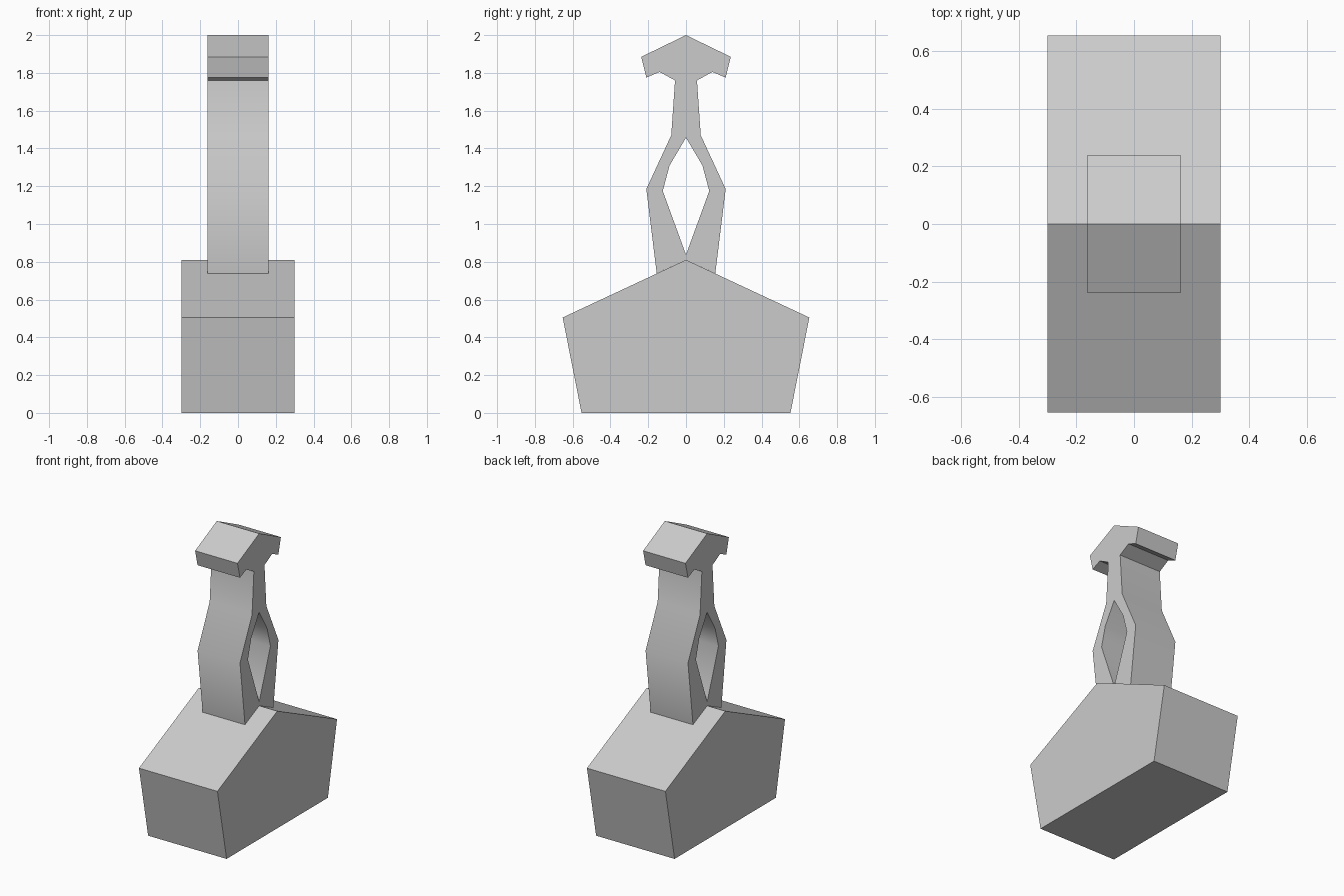
import bpy, bmesh, math

if "Cube" in bpy.data.objects:
    bpy.data.objects.remove(bpy.data.objects["Cube"])

grey = bpy.data.materials.new("light grey")
grey.diffuse_color = (0.6, 0.6, 0.6, 1)
grey.use_nodes = True
grey.node_tree.nodes["Principled BSDF"].inputs["Base Color"].default_value = grey.diffuse_color


def mirrored_slab(name, half, half_width):
    """Extrude a (y, z) half profile along x and mirror it across y = 0."""
    bm = bmesh.new()
    n = len(half)
    for side in (1, -1):
        left = [bm.verts.new((-half_width, side * y, z)) for y, z in half]
        right = [bm.verts.new((half_width, side * y, z)) for y, z in half]
        bm.faces.new(left)
        bm.faces.new(right)
        for i in range(n):
            j = (i + 1) % n
            # no internal wall on the mirror plane
            if half[i][0] == 0 and half[j][0] == 0:
                continue
            bm.faces.new((left[i], left[j], right[j], right[i]))
    bmesh.ops.remove_doubles(bm, verts=bm.verts, dist=1e-4)
    bmesh.ops.recalc_face_normals(bm, faces=bm.faces)
    mesh = bpy.data.meshes.new(name)
    bm.to_mesh(mesh)
    bm.free()
    mesh.materials.append(grey)
    obj = bpy.data.objects.new(name, mesh)
    bpy.context.collection.objects.link(obj)
    bpy.ops.object.select_all(action='DESELECT')
    obj.select_set(True)
    bpy.context.view_layer.objects.active = obj
    bpy.ops.object.shade_smooth_by_angle(angle=math.radians(40))
    return obj


# Heavy base with a pitched top
mirrored_slab("base", [(0, 0), (0.553, 0), (0.653, 0.505), (0, 0.81)], 0.30)

# Handle: outer outline going up to the hooked head, then down the opening
mirrored_slab("handle", [
    (0, 0.81), (0.155, 0.738), (0.21, 1.185), (0.078, 1.47), (0.058, 1.76),
    (0.14, 1.805), (0.21, 1.775), (0.237, 1.885), (0, 2.0),
    (0, 1.457), (0.087, 1.31), (0.123, 1.175), (0, 0.837)], 0.162)
